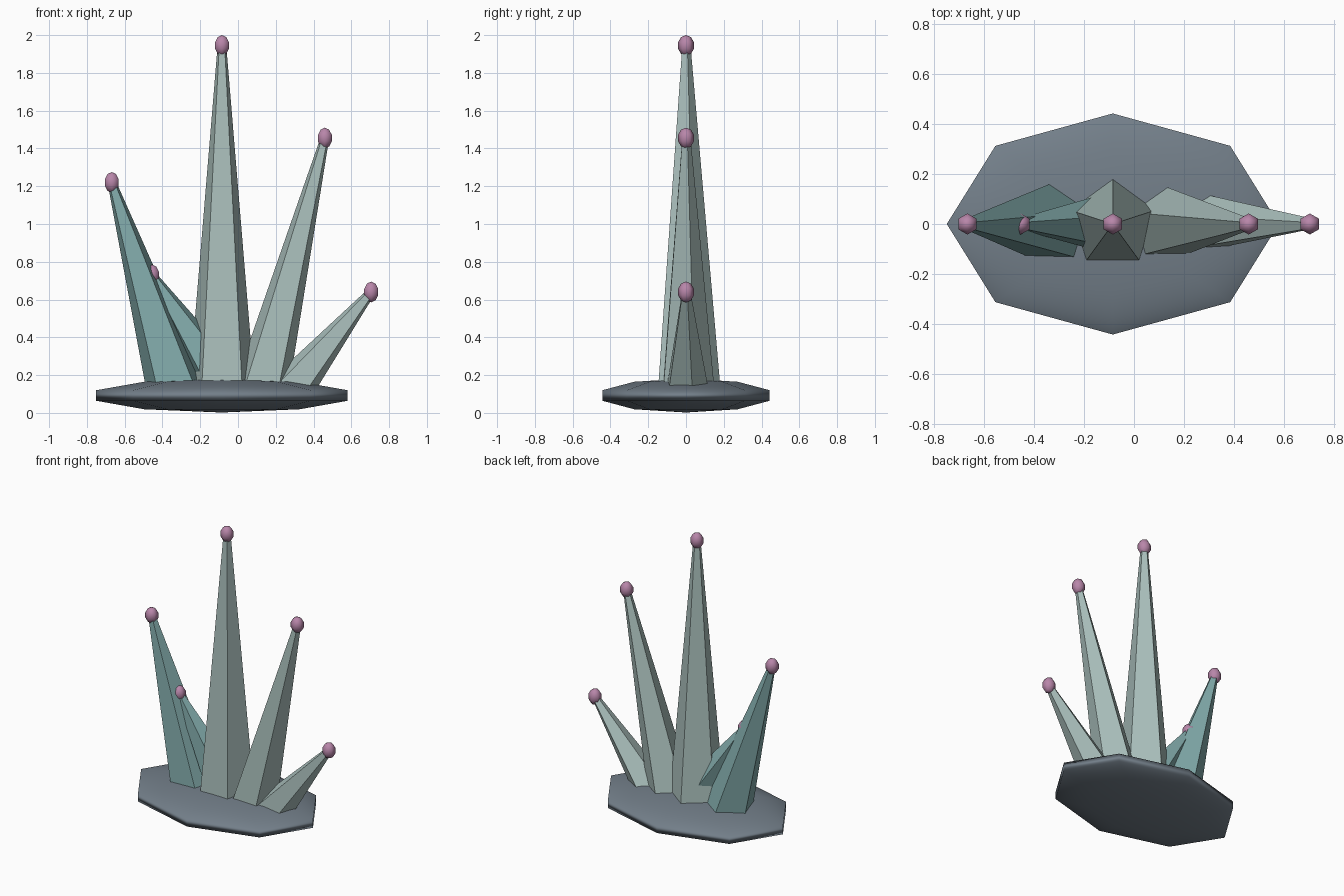
import bpy
from mathutils import Vector

if "Cube" in bpy.data.objects:
    bpy.data.objects.remove(bpy.data.objects["Cube"])


def material(name, rgb):
    m = bpy.data.materials.new(name)
    m.diffuse_color = (*rgb, 1)
    m.use_nodes = True
    m.node_tree.nodes["Principled BSDF"].inputs["Base Color"].default_value = m.diffuse_color
    return m


SLATE = material("slate", (0.17, 0.21, 0.25))
PALE = material("pale_green", (0.40, 0.52, 0.50))
TEAL = material("teal", (0.22, 0.40, 0.40))
PINK = material("pink", (0.48, 0.24, 0.40))


def ellipsoid(name, centre, radii, segments, mat):
    bpy.ops.mesh.primitive_uv_sphere_add(segments=segments, ring_count=5, radius=1, location=centre)
    o = bpy.context.object
    o.name = name
    o.scale = radii
    o.data.materials.append(mat)
    bpy.ops.object.shade_smooth()


def spike(name, foot, tip, radius, mat):
    # five-sided tapered shaft leaning in the xz plane
    a, b = Vector((foot[0], 0, foot[1])), Vector((tip[0], 0, tip[1]))
    d = b - a
    bpy.ops.mesh.primitive_cone_add(vertices=5, radius1=radius, radius2=0.024,
                                    depth=d.length, location=(a + b) / 2)
    o = bpy.context.object
    o.name = name
    o.rotation_euler = Vector((0, 0, 1)).rotation_difference(d).to_euler()
    o.data.materials.append(mat)
    # upright bead on the end
    ellipsoid(name + "_bead", b, (0.0445, 0.0445, 0.055), 6, PINK)


# flattened eight-sided base
ellipsoid("base", (-0.085, 0, 0.092), (0.70, 0.466, 0.09), 8, SLATE)

# fan of spikes: foot (x, z), tip (x, z), foot radius
spike("middle_spike", (-0.085, 0.10), (-0.085, 1.945), 0.185, PALE)
spike("right_tall_spike", (0.118, 0.10), (0.46, 1.455), 0.153, PALE)
spike("right_short_spike", (0.27, 0.11), (0.705, 0.64), 0.122, PALE)
spike("left_tall_spike", (-0.32, 0.10), (-0.668, 1.22), 0.168, TEAL)
spike("left_short_spike", (-0.06, 0.12), (-0.455, 0.73), 0.138, TEAL)
